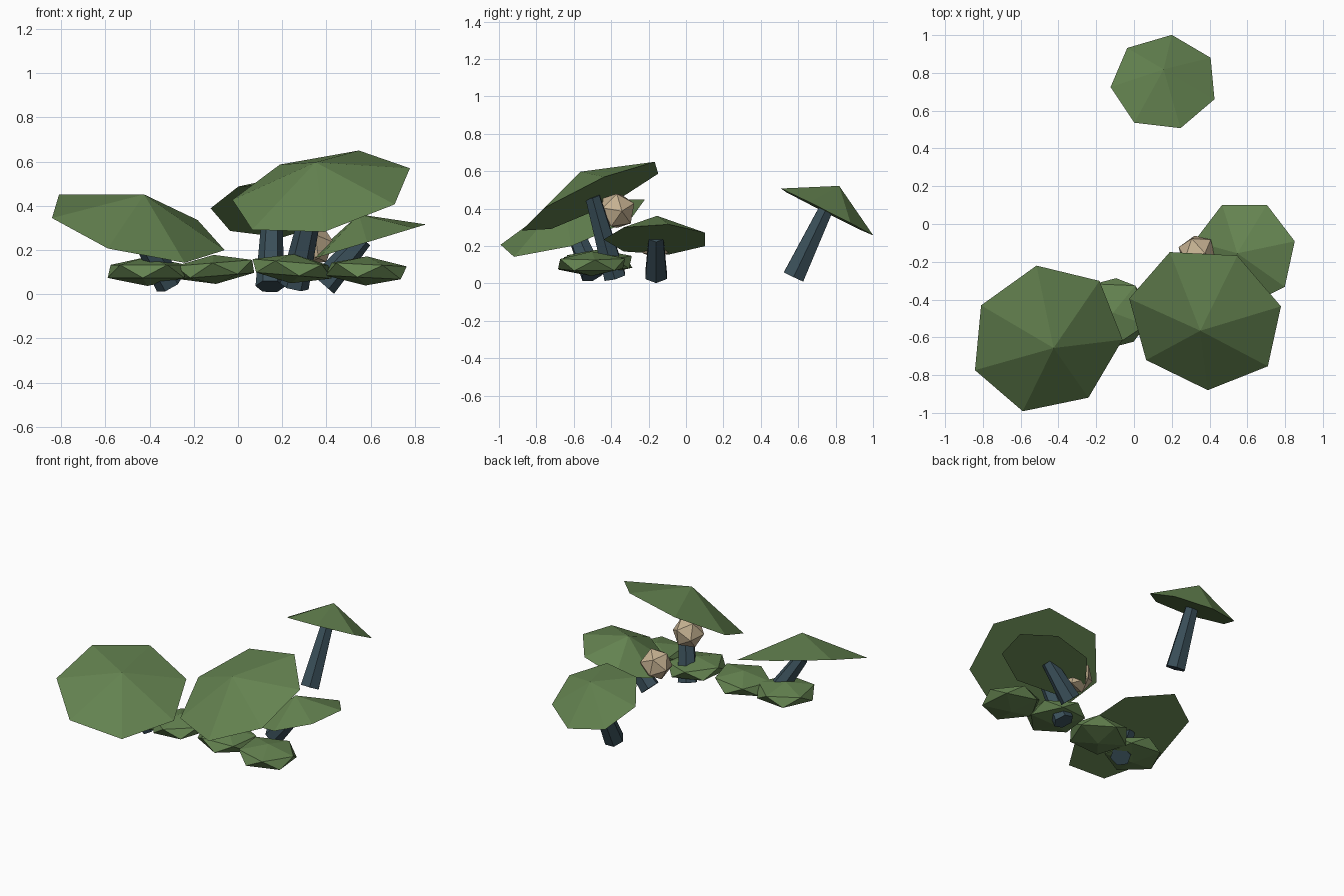
import bpy, bmesh, math
from mathutils import Vector, Matrix

if "Cube" in bpy.data.objects:
    bpy.data.objects.remove(bpy.data.objects["Cube"])


def material(name, rgb):
    m = bpy.data.materials.new(name)
    m.diffuse_color = (*rgb, 1.0)
    m.use_nodes = True
    m.node_tree.nodes["Principled BSDF"].inputs["Base Color"].default_value = m.diffuse_color
    return m


GREEN = material("leaf_green", (0.127, 0.225, 0.080))
SLATE = material("slate_stem", (0.042, 0.078, 0.100))
TAN = material("tan_berry", (0.56, 0.44, 0.285))


def finish(bm, name, mat):
    bmesh.ops.recalc_face_normals(bm, faces=bm.faces)
    me = bpy.data.meshes.new(name)
    bm.to_mesh(me)
    bm.free()
    me.materials.append(mat)
    ob = bpy.data.objects.new(name, me)
    bpy.context.collection.objects.link(ob)


def frame(origin, normal, toward):
    """Matrix at origin with z along normal and x leaning toward a point."""
    n = Vector(normal).normalized()
    d = Vector(toward) - Vector(origin)
    x = (d - n * d.dot(n)).normalized()
    y = n.cross(x)
    m = Matrix((x, y, n)).transposed().to_4x4()
    m.translation = origin
    return m


def cap(name, centre, normal, rim_point, radius, height):
    """Seven-sided shallow cone; one rim corner points at rim_point."""
    bm = bmesh.new()
    rim = [bm.verts.new((radius * math.cos(math.tau * i / 7),
                         radius * math.sin(math.tau * i / 7), 0)) for i in range(7)]
    apex = bm.verts.new((0, 0, height))
    bm.faces.new(rim[::-1])
    for i in range(7):
        bm.faces.new((rim[i], rim[(i + 1) % 7], apex))
    bm.transform(frame(centre, normal, rim_point))
    finish(bm, name, GREEN)


def stem(name, base, top, r1=0.066, r2=0.044):
    """Tapered six-sided stem from base to top."""
    axis = Vector(top) - Vector(base)
    bm = bmesh.new()
    bmesh.ops.create_cone(bm, cap_ends=True, segments=6, radius1=r1, radius2=r2,
                          depth=axis.length)
    mid = (Vector(base) + Vector(top)) / 2
    bm.transform(frame(mid, axis, mid + Vector((0, 1, 0))))
    finish(bm, name, SLATE)


def blob(name, centre, scale, mat, spin=0.0, tilt=0.0):
    """Icosahedron, optionally flattened."""
    bm = bmesh.new()
    bmesh.ops.create_icosphere(bm, subdivisions=1, radius=1)
    bm.transform(Matrix.Translation(centre) @ Matrix.Rotation(tilt, 4, 'Y')
                 @ Matrix.Diagonal((*scale, 1)) @ Matrix.Rotation(spin, 4, 'Z'))
    finish(bm, name, mat)


# Caps
cap("left_cap", (-0.463, -0.607, 0.304), (0.235, -0.31, 0.92), (-0.81, -0.43, 0.45), 0.416, 0.160)
cap("right_cap", (0.379, -0.50, 0.459), (-0.18, -0.42, 0.89), (0.55, -0.16, 0.635), 0.419, 0.155)
cap("small_cap", (0.585, -0.155, 0.235), (-0.29, 0, 0.957), (0.585, -0.45, 0.235), 0.285, 0.132)
cap("back_cap", (0.16, 0.749, 0.383), (-0.02, 0.45, 0.89), (0.20, 1.0, 0.255), 0.285, 0.155)

# Stems
stem("left_stem", (-0.31, -0.50, 0.045), (-0.46, -0.607, 0.31))
stem("right_stem", (0.255, -0.38, 0.035), (0.350, -0.50, 0.465))
stem("small_stem", (0.385, -0.16, 0.045), (0.565, -0.16, 0.25))
stem("back_stem", (0.145, 0.575, 0.035), (0.155, 0.745, 0.39))

# Berries
blob("upper_berry", (0.24, -0.37, 0.388), (0.104,) * 3, TAN, 0.3, 0.5)
blob("lower_berry", (0.335, -0.155, 0.225), (0.104,) * 3, TAN, 0.9, 0.4)

# Flattened ground leaves in a row
for i, (x, y, z, spin, tilt) in enumerate([(-0.41, -0.50, 0.103, 0.2, 0.0),
                                           (-0.105, -0.47, 0.112, 0.9, -0.08),
                                           (0.245, -0.47, 0.115, 0.5, 0.08),
                                           (0.58, -0.505, 0.105, 0.1, 0.05)]):
    blob(f"ground_leaf_{i + 1}", (x, y, z), (0.205, 0.205, 0.066), GREEN, spin, tilt)
